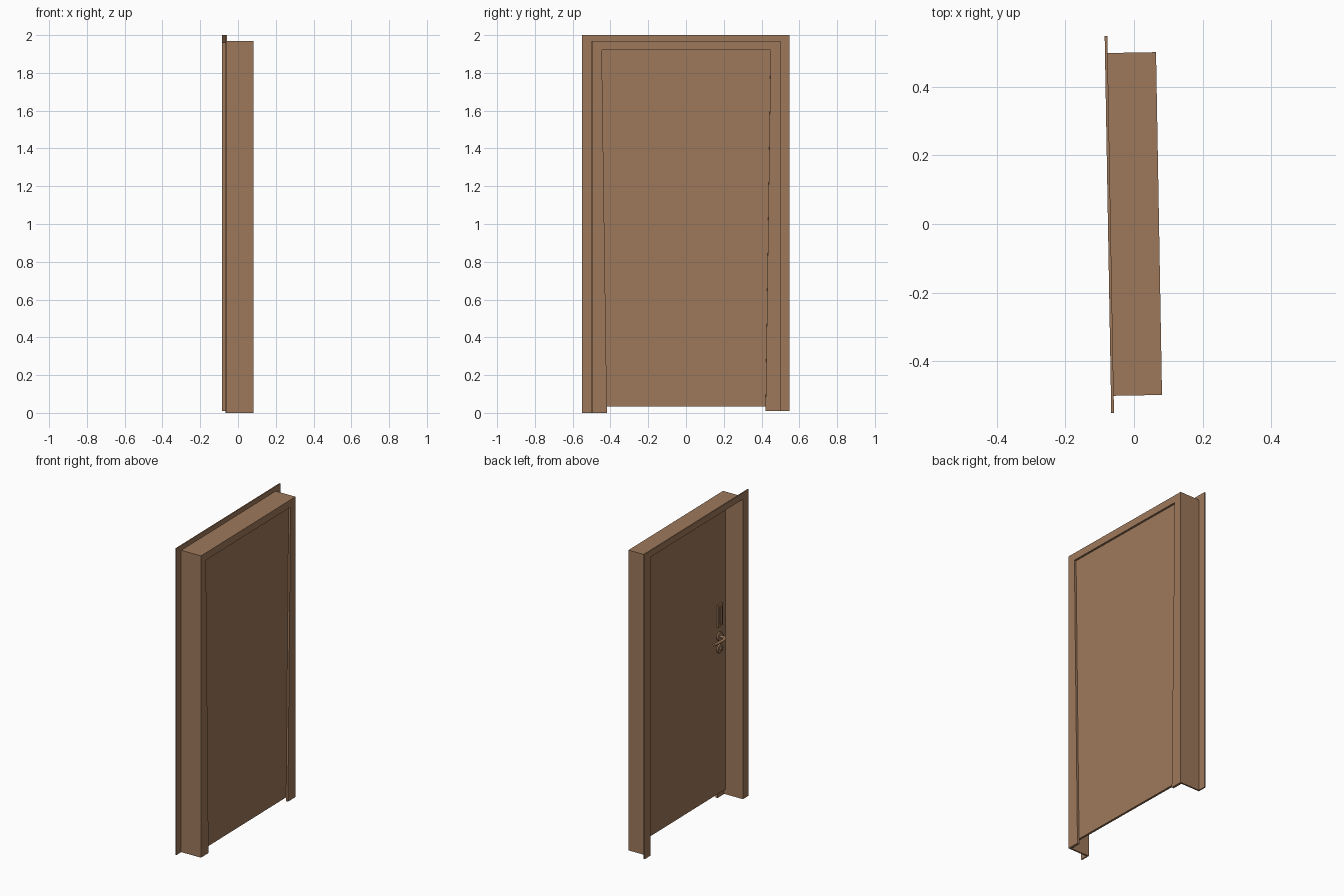
import bpy, bmesh, math
from mathutils import Matrix

if "Cube" in bpy.data.objects:
    bpy.data.objects.remove(bpy.data.objects["Cube"])

TILT = Matrix.Rotation(math.radians(1.0), 4, 'Z')   # whole door is turned slightly

wood = bpy.data.materials.new("door_brown")
wood.diffuse_color = (0.34, 0.19, 0.105, 1)
wood.use_nodes = True
wood.node_tree.nodes["Principled BSDF"].inputs["Base Color"].default_value = wood.diffuse_color


def finish(name, bm, smooth=False):
    bmesh.ops.recalc_face_normals(bm, faces=bm.faces)
    bm.transform(TILT)
    me = bpy.data.meshes.new(name)
    bm.to_mesh(me)
    bm.free()
    me.materials.append(wood)
    ob = bpy.data.objects.new(name, me)
    bpy.context.collection.objects.link(ob)
    if smooth:
        bpy.context.view_layer.objects.active = ob
        ob.select_set(True)
        bpy.ops.object.shade_smooth_by_angle(angle=math.radians(35))
        ob.select_set(False)
    return ob


def prism(name, outline, x0, x1):
    """Extrude a (y, z) outline from x0 to x1."""
    bm = bmesh.new()
    face = bm.faces.new([bm.verts.new((x0, y, z)) for y, z in outline])
    ext = bmesh.ops.extrude_face_region(bm, geom=[face])
    for g in ext['geom']:
        if isinstance(g, bmesh.types.BMVert):
            g.co.x = x1
    return finish(name, bm)


def arch(name, out_w, out_top, in_bottom, in_top_w, in_top, x0, x1):
    """Three-sided surround; the inner edge may taper towards the floor."""
    outline = [(-out_w, 0), (-out_w, out_top), (out_w, out_top), (out_w, 0.01),
               (in_bottom, 0.01), (in_top_w, in_top), (-in_top_w, in_top), (-in_bottom, 0)]
    return prism(name, outline, x0, x1)


def disc(name, x, y, z, r, depth, n=24):
    bm = bmesh.new()
    m = Matrix.Translation((x, y, z)) @ Matrix.Rotation(math.pi / 2, 4, 'Y')
    bmesh.ops.create_cone(bm, cap_ends=True, segments=n, radius1=r, radius2=r,
                          depth=depth, matrix=m)
    return finish(name, bm, True)


# Frame: wide flat casing, thin deep lining, tapered front trim
arch("wall_casing", 0.55, 2.0, 0.49, 0.49, 1.958, -0.076, -0.068)
arch("jamb_lining", 0.50, 1.97, 0.49, 0.49, 1.958, -0.068, 0.060)
arch("front_trim", 0.50, 1.97, 0.42, 0.447, 1.922, 0.058, 0.073)

# Door leaf
prism("door_leaf", [(-0.488, 0.035), (-0.488, 1.956), (0.488, 1.956), (0.488, 0.035)],
      0.046, 0.060)

# Raised security plate above the handle, with a smaller raised centre
for name, w, h, x0 in (("lock_plate", 0.024, 0.072, 0.036), ("lock_plate_centre", 0.013, 0.056, 0.030)):
    prism(name, [(-0.42 - w, 1.2 - h), (-0.42 - w, 1.2 + h),
                 (-0.42 + w, 1.2 + h), (-0.42 + w, 1.2 - h)], x0, 0.047)

# Handle rose, key rose and key cylinder
disc("handle_rose", 0.042, -0.42, 1.06, 0.028, 0.012)
disc("key_rose", 0.042, -0.42, 0.98, 0.028, 0.012)
disc("key_cylinder", 0.035, -0.42, 0.98, 0.011, 0.014)

# Lever: a bent round bar
cu = bpy.data.curves.new("lever_handle", 'CURVE')
cu.dimensions = '3D'
cu.bevel_depth = 0.009
cu.bevel_resolution = 2
cu.use_fill_caps = True
cu.resolution_u = 4
path = [(0.04, -0.42, 1.06), (0.01, -0.42, 1.06), (-0.002, -0.405, 1.06),
        (0.0, -0.36, 1.056), (0.004, -0.30, 1.06)]
sp = cu.splines.new('BEZIER')
sp.bezier_points.add(len(path) - 1)
for p, co in zip(sp.bezier_points, path):
    p.co = co
    p.handle_left_type = p.handle_right_type = 'AUTO'
cu.materials.append(wood)
lever = bpy.data.objects.new("lever_handle", cu)
lever.matrix_world = TILT
bpy.context.collection.objects.link(lever)
